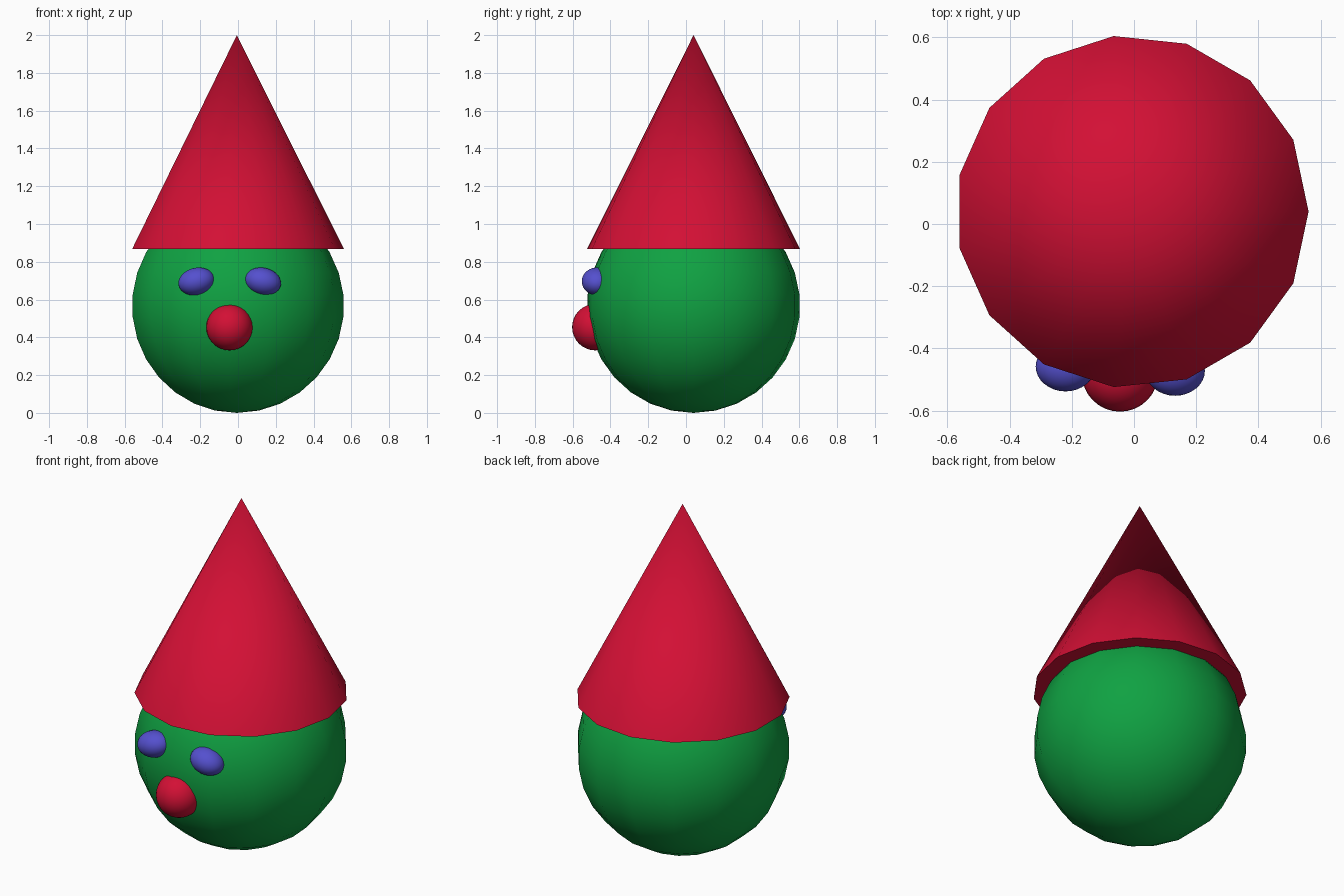
import bpy
from math import radians

if "Cube" in bpy.data.objects:
    bpy.data.objects.remove(bpy.data.objects["Cube"])

CX, CY, R = -0.006, 0.04, 0.567   # shared axis and radius of head and hat
SIDES = 15


def material(name, rgb):
    m = bpy.data.materials.new(name)
    m.diffuse_color = (*rgb, 1)
    m.use_nodes = True
    m.node_tree.nodes["Principled BSDF"].inputs["Base Color"].default_value = m.diffuse_color
    return m


red = material("red", (0.65, 0.005, 0.035))
green = material("green", (0.005, 0.36, 0.055))
blue = material("blue", (0.09, 0.08, 0.62))


def finish(name, mat):
    ob = bpy.context.object
    ob.name = name
    ob.data.materials.append(mat)
    return ob


def ball(name, loc, scale, mat, segments=32, rings=16, rot=(0, 0, 0)):
    bpy.ops.mesh.primitive_uv_sphere_add(segments=segments, ring_count=rings,
                                         radius=1, location=loc, rotation=rot)
    ob = finish(name, mat)
    ob.scale = scale
    bpy.ops.object.shade_smooth()
    return ob


# Head: coarse ball with one corner line facing +x
ball("head", (CX, CY, R), (R, R, R), green, SIDES, SIDES,
     (0, 0, radians(-90)))

# Hat: capped cone, same number of sides, smooth sides with a sharp rim
base, tip = 0.867, 2.0
bpy.ops.mesh.primitive_cone_add(vertices=SIDES, radius1=R, radius2=0,
                                depth=tip - base,
                                location=(CX, CY, (base + tip) / 2),
                                rotation=(0, 0, radians(-90)))
finish("hat", red)
bpy.ops.object.shade_smooth_by_angle(angle=radians(40))

# Nose
ball("nose", (-0.045, -0.48, 0.454), (0.123, 0.123, 0.123), red)

# Eyes: flattened balls, inner ends tilted up
for name, x, y, tilt in (("left_eye", -0.22, -0.458, -13),
                         ("right_eye", 0.132, -0.472, 13)):
    ball(name, (x, y, 0.696), (0.097, 0.08, 0.072), blue,
         rot=(0, radians(tilt), 0))
